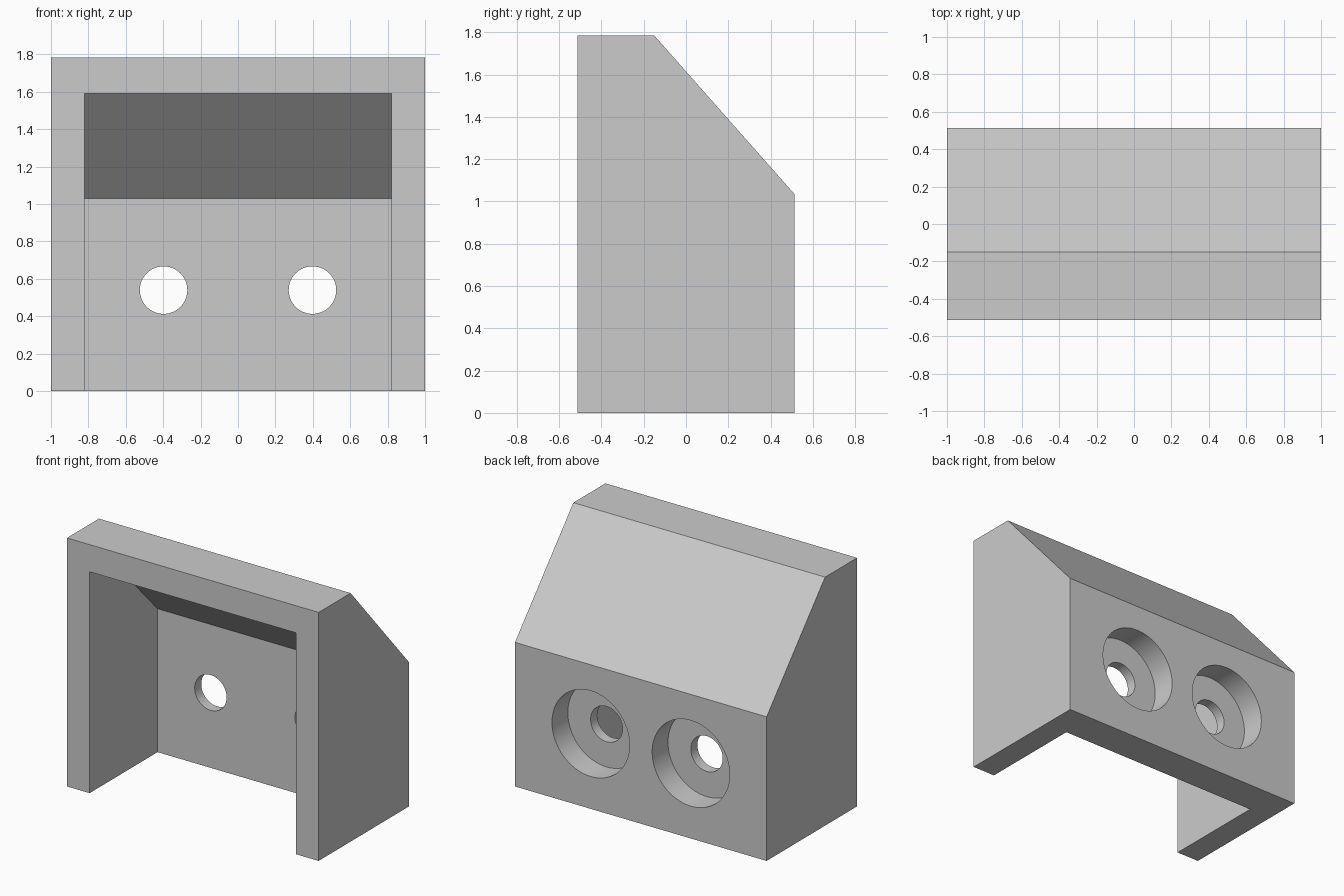
import bpy, bmesh, math

default = bpy.data.objects.get("Cube")
if default:
    bpy.data.objects.remove(default, do_unlink=True)

gray = bpy.data.materials.new("light gray")
gray.use_nodes = True
color = (0.6, 0.6, 0.6, 1)
gray.diffuse_color = color
gray.node_tree.nodes["Principled BSDF"].inputs["Base Color"].default_value = color

FRONT, BACK, INNER_BACK = -0.513, 0.513, 0.258
HOLE_Z = 0.54


def extrude_profile(name, points, half_width):
    """Prism along x from a side profile of (y, z) points."""
    bm = bmesh.new()
    face = bm.faces.new([bm.verts.new((-half_width, y, z)) for y, z in points])
    new = bmesh.ops.extrude_face_region(bm, geom=[face])["geom"]
    verts = [v for v in new if isinstance(v, bmesh.types.BMVert)]
    bmesh.ops.translate(bm, verts=verts, vec=(2 * half_width, 0, 0))
    bmesh.ops.recalc_face_normals(bm, faces=bm.faces)
    mesh = bpy.data.meshes.new(name)
    bm.to_mesh(mesh)
    bm.free()
    mesh.materials.append(gray)
    obj = bpy.data.objects.new(name, mesh)
    bpy.context.collection.objects.link(obj)
    return obj


def bore(name, x, radius, y0, y1):
    """Cylinder along y from y0 to y1."""
    bpy.ops.mesh.primitive_cylinder_add(
        vertices=64, radius=radius, depth=y1 - y0,
        location=(x, (y0 + y1) / 2, HOLE_Z), rotation=(math.pi / 2, 0, 0))
    obj = bpy.context.object
    obj.name = name
    obj.data.materials.append(gray)
    return obj


# Outer shell with the sloped back
cover = extrude_profile("bracket_cover", [
    (FRONT, 0), (BACK, 0), (BACK, 1.035), (-0.15, 1.785), (FRONT, 1.785)], 1)

# Cavity open at the front and the bottom
cutters = [extrude_profile("cavity_cutter", [
    (FRONT - 0.2, -0.2), (INNER_BACK, -0.2), (INNER_BACK, 1.03),
    (-0.28, 1.59), (FRONT - 0.2, 1.59)], 0.82)]

# Two counterbored screw holes through the back wall
for side, x in (("left", 0.398), ("right", -0.398)):
    cutters.append(bore(side + "_screw_hole_cutter", x, 0.127, 0.1, 0.4))
    cutters.append(bore(side + "_counterbore_cutter", x, 0.308, 0.333, 0.7))

bpy.ops.object.select_all(action="DESELECT")
cover.select_set(True)
bpy.context.view_layer.objects.active = cover
for cutter in cutters:
    cutter.hide_render = True
    mod = cover.modifiers.new(cutter.name, "BOOLEAN")
    mod.operation = "DIFFERENCE"
    mod.solver = "EXACT"
    mod.object = cutter
    bpy.ops.object.modifier_apply(modifier=mod.name)
for cutter in cutters:
    bpy.data.objects.remove(cutter, do_unlink=True)

bpy.ops.object.shade_smooth_by_angle(angle=math.radians(30))
